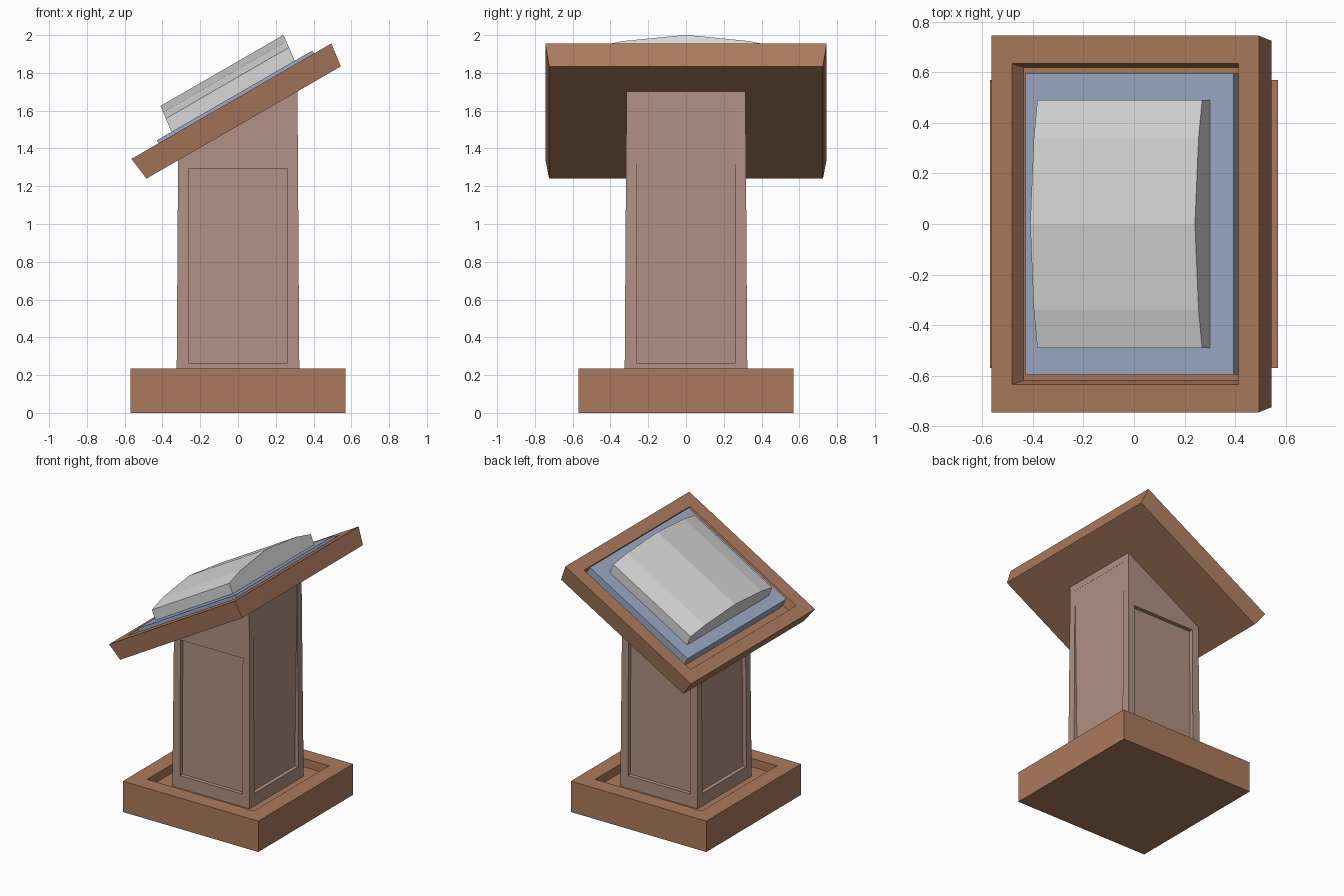
import bpy, bmesh, math
from mathutils import Matrix, Vector

if "Cube" in bpy.data.objects:
    bpy.data.objects.remove(bpy.data.objects["Cube"])


def material(name, rgb):
    m = bpy.data.materials.new(name)
    m.diffuse_color = (*rgb, 1)
    m.use_nodes = True
    m.node_tree.nodes["Principled BSDF"].inputs["Base Color"].default_value = m.diffuse_color
    return m


brown = material("brown_wood", (0.41, 0.195, 0.109))
rose = material("rose_wood", (0.44, 0.28, 0.23))
blue = material("slate_blue", (0.335, 0.40, 0.56))
grey = material("light_grey", (0.69, 0.69, 0.69))

# Sloped desk frame: u runs uphill along x, n is the slope normal
TILT = math.radians(30)
DESK = Matrix.Translation((-0.035, 0, 1.65)) @ Matrix.Rotation(-TILT, 4, 'Y')


def finish(name, bm, mat, matrix=None):
    bmesh.ops.recalc_face_normals(bm, faces=bm.faces)
    if matrix:
        bm.transform(matrix)
    me = bpy.data.meshes.new(name)
    bm.to_mesh(me)
    bm.free()
    me.materials.append(mat)
    ob = bpy.data.objects.new(name, me)
    bpy.context.collection.objects.link(ob)
    return ob


def loft(name, rings, mat, matrix=None):
    """Bridge a list of point rings and cap both ends."""
    bm = bmesh.new()
    vs = [[bm.verts.new(p) for p in ring] for ring in rings]
    n = len(vs[0])
    for a, b in zip(vs, vs[1:]):
        for i in range(n):
            j = (i + 1) % n
            bm.faces.new((a[i], a[j], b[j], b[i]))
    bm.faces.new(vs[0])
    bm.faces.new(vs[-1])
    return finish(name, bm, mat, matrix)


def rect(hx, hy, z, cx=0):
    return [(cx + sx * hx, sy * hy, z)
            for sx, sy in ((-1, -1), (1, -1), (1, 1), (-1, 1))]


# Square base with a sunken top
loft("base", [rect(0.57, 0.57, 0), rect(0.57, 0.57, 0.235),
              rect(0.45, 0.45, 0.235), rect(0.45, 0.45, 0.17)], brown)

# Tilted desk tray with a sunken top
loft("desk_tray", [rect(0.594, 0.725, -0.13), rect(0.611, 0.745, 0),
                   rect(0.517, 0.635, 0), rect(0.503, 0.62, -0.065)], brown, DESK)

# Pad lying in the tray
loft("desk_pad", [rect(0.475, 0.595, -0.065, 0.03),
                  rect(0.475, 0.595, 0.018, 0.03)], blue, DESK)

# Arched block on the pad: (y, n) section, leaning slightly uphill
section = [(-0.49, 0.018), (-0.49, 0.094), (-0.34, 0.13), (0, 0.166),
           (0.34, 0.13), (0.49, 0.094), (0.49, 0.018)]
loft("arched_block", [[(u + 0.12 * (n - 0.018), y, n) for y, n in section]
                      for u in (-0.356, 0.397)], grey, DESK)


# Tapered pillar with a slanted top and a sunken panel on every side
def half(z):
    return 0.325 - 0.01 * (z - 0.17) / 1.5


def slope_z(x):
    return 1.65 + ((x + 0.035) * 0.5 - 0.13) / math.cos(TILT) + 0.003


bm = bmesh.new()
corners = [(-1, -1), (1, -1), (1, 1), (-1, 1)]
low = [bm.verts.new((sx * half(0.17), sy * half(0.17), 0.17)) for sx, sy in corners]
high = []
for sx, sy in corners:
    z = slope_z(sx * 0.317)
    high.append(bm.verts.new((sx * half(z), sy * half(z), z)))
bm.faces.new(low)
bm.faces.new(high)
for k in range(4):
    j = (k + 1) % 4
    a, b = Vector(corners[k]), Vector(corners[j])
    out, along = (a + b) / 2, (b - a) / 2
    uphill = out.x > 0.5
    top = 1.65 if uphill else 1.295
    rim, panel = [], []
    for t, z in ((-1, 0.265), (1, 0.265), (1, top), (-1, top)):
        # the uphill panel runs out to the surface at its top
        depth = 0.001 if uphill and z == top else 0.03
        for ring, d in ((rim, 0), (panel, depth)):
            p = out * (half(z) - d) + along * t * 0.2625
            ring.append(bm.verts.new((p.x, p.y, z)))
    outer = [low[k], low[j], high[j], high[k]]
    for r0, r1 in ((outer, rim), (rim, panel)):
        for i in range(4):
            m = (i + 1) % 4
            bm.faces.new((r0[i], r0[m], r1[m], r1[i]))
    bm.faces.new(panel)
finish("pillar", bm, rose)
